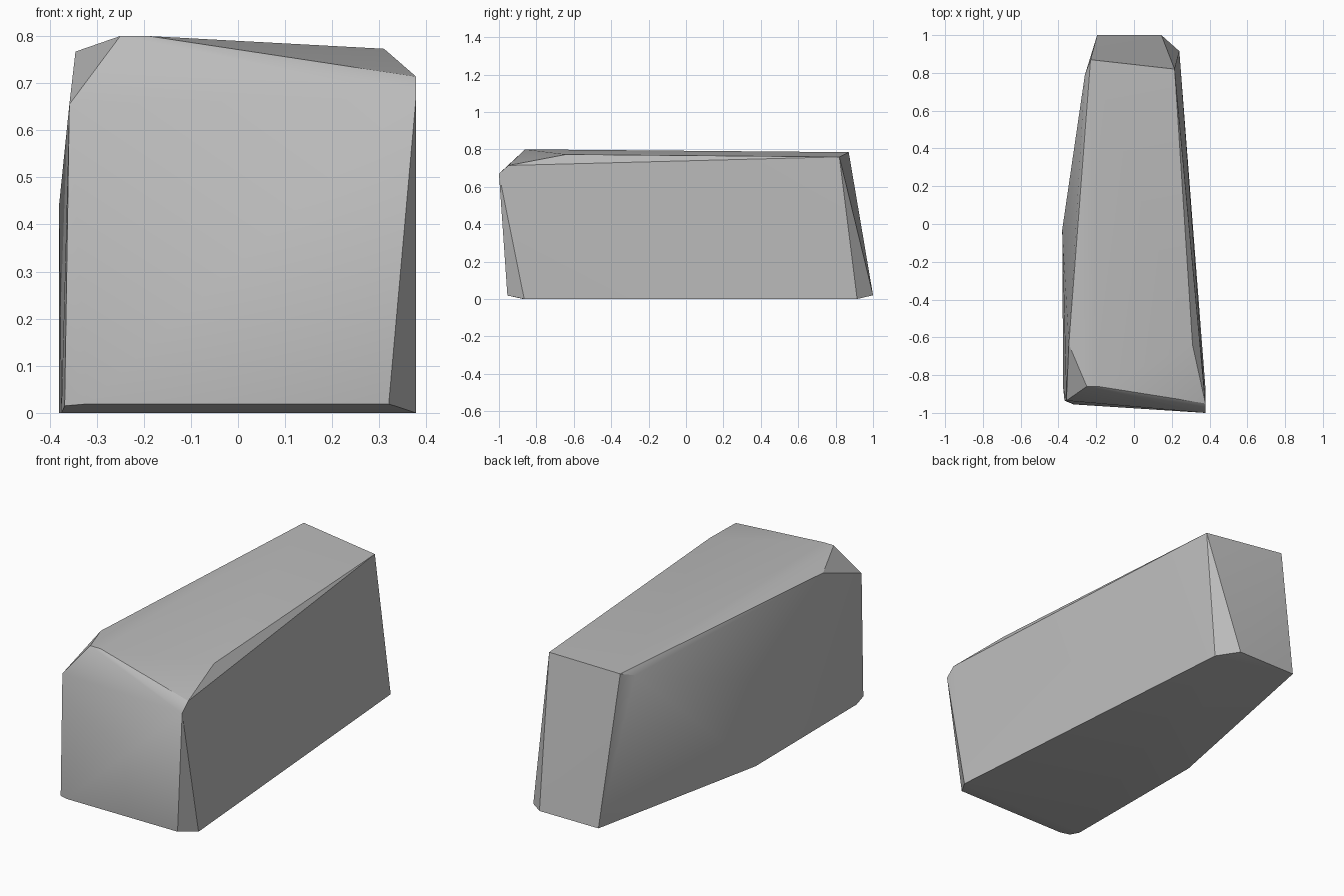
import bpy
import bmesh
import math

cube = bpy.data.objects.get("Cube")
if cube:
    bpy.data.objects.remove(cube, do_unlink=True)

stone = bpy.data.materials.new("stone grey")
stone.use_nodes = True
grey = (0.5, 0.5, 0.5, 1)
stone.diffuse_color = grey
stone.node_tree.nodes["Principled BSDF"].inputs["Base Color"].default_value = grey

# Corners of the chipped, tapering block
front_corners = [(-0.25, -0.86, 0.80), (-0.19, -0.86, 0.80), (0.378, -0.95, 0.714),
                 (0.378, -1.0, 0.67), (-0.358, -0.935, 0.655)]
top_corners = [(0.31, -0.64, 0.773), (0.215, 0.82, 0.76),
               (-0.23, 0.87, 0.785), (-0.26, 0.79, 0.755), (-0.345, -0.637, 0.767)]
side_bulge = [(-0.38, -0.03, 0.44), (-0.38, -0.03, 0)]
base_corners = [(-0.368, -0.935, 0.015), (-0.32, -0.955, 0.019), (0.32, -0.955, 0.019),
                (0.378, -0.865, 0), (0.24, 0.915, 0), (0.145, 1.0, 0.02),
                (-0.195, 1.0, 0.02), (-0.375, -0.87, 0)]

# Wrap the corners in a convex shell
bm = bmesh.new()
for corner in front_corners + top_corners + side_bulge + base_corners:
    bm.verts.new(corner)
bmesh.ops.convex_hull(bm, input=bm.verts[:])
bmesh.ops.recalc_face_normals(bm, faces=bm.faces[:])
mesh = bpy.data.meshes.new("stone_block")
bm.to_mesh(mesh)
bm.free()
mesh.materials.append(stone)
block = bpy.data.objects.new("stone_block", mesh)
bpy.context.collection.objects.link(block)

# Soft shading across shallow facets, crisp main edges
bpy.ops.object.select_all(action="DESELECT")
block.select_set(True)
bpy.context.view_layer.objects.active = block
bpy.ops.object.shade_smooth_by_angle(angle=math.radians(30))
